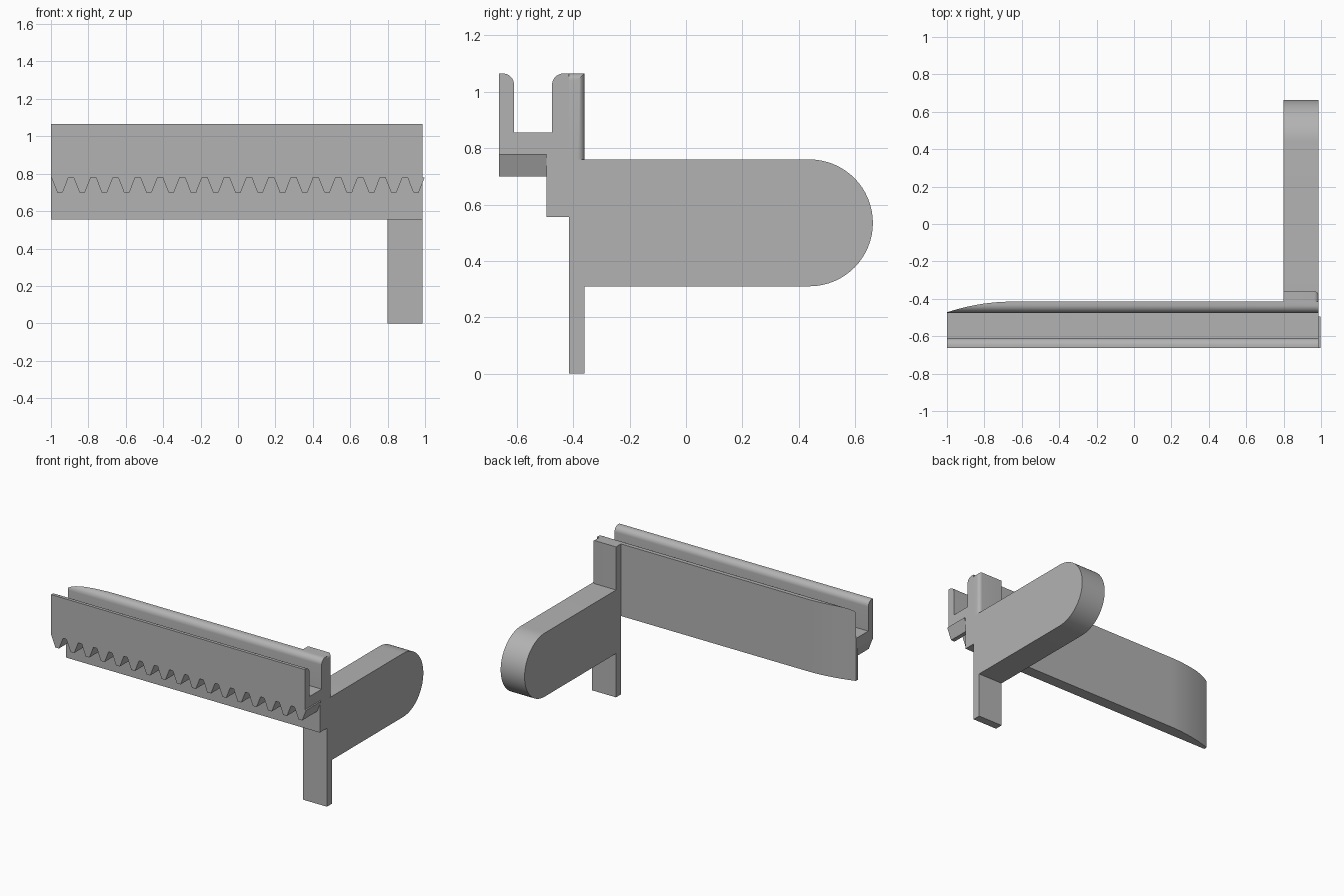
import bpy, bmesh
from math import sin, cos, pi
from mathutils import Vector

cube = bpy.data.objects.get("Cube")
if cube:
    bpy.data.objects.remove(cube, do_unlink=True)

GREY = (0.45, 0.45, 0.45, 1)
grey = bpy.data.materials.new("plain grey")
grey.use_nodes = True
grey.diffuse_color = GREY
grey.node_tree.nodes["Principled BSDF"].inputs["Base Color"].default_value = GREY

# Main dimensions
FRONT, BACK, POST_BACK = -0.663, -0.415, -0.36
LEFT_X, END_X, ARM_X = -1.0, 0.987, 0.80
TOP, RACK_Z = 1.065, 0.78


def prism(bm, outline, axis, lo, hi):
    """Extrude a 2D outline along the given axis."""
    def place(p, d):
        co = list(p)
        co.insert(axis, d)
        return bm.verts.new(co)
    a = [place(p, lo) for p in outline]
    b = [place(p, hi) for p in outline]
    bm.faces.new(a)
    bm.faces.new(b[::-1])
    for i in range(len(a)):
        j = (i + 1) % len(a)
        bm.faces.new((a[i], b[i], b[j], a[j]))


def arc(cx, cy, r, start, end, steps):
    return [(cx + r * cos(start + (end - start) * i / steps),
             cy + r * sin(start + (end - start) * i / steps))
            for i in range(steps + 1)]


def finish(bm, name):
    bmesh.ops.recalc_face_normals(bm, faces=bm.faces)
    mesh = bpy.data.meshes.new(name)
    bm.to_mesh(mesh)
    bm.free()
    mesh.materials.append(grey)
    obj = bpy.data.objects.new(name, mesh)
    bpy.context.collection.objects.link(obj)
    return obj


def activate(obj):
    bpy.ops.object.select_all(action='DESELECT')
    obj.select_set(True)
    bpy.context.view_layer.objects.active = obj


def smooth(obj):
    activate(obj)
    bpy.ops.object.shade_smooth_by_angle(angle=pi / 6)


# Channel with rounded inner lips and a deep back panel
profile = [(FRONT, RACK_Z), (FRONT, TOP)]
profile += arc(-0.65, TOP - 0.04, 0.04, pi / 2, 0, 8)
profile += [(-0.61, 0.855), (-0.475, 0.855)]
profile += arc(-0.435, TOP - 0.04, 0.04, pi, pi / 2, 8)
profile += [(BACK, TOP), (BACK, 0.555), (-0.495, 0.555), (-0.495, RACK_Z)]
bm = bmesh.new()
prism(bm, profile, 0, LEFT_X, END_X)
channel = finish(bm, "channel")

# Curved taper at the free end of the back panel
curve = [(-0.65 - 0.4 * i / 16, BACK - 0.0745 * (i / 16) ** 2) for i in range(17)]
bm = bmesh.new()
prism(bm, curve + [(-1.05, -0.3), (-0.65, -0.3)], 2, 0.4, 1.2)
cutter = finish(bm, "taper_cutter")
cutter.hide_render = True
activate(channel)
mod = channel.modifiers.new("taper", 'BOOLEAN')
mod.operation, mod.solver, mod.object = 'DIFFERENCE', 'EXACT', cutter
bpy.ops.object.modifier_apply(modifier=mod.name)
bpy.data.objects.remove(cutter, do_unlink=True)
smooth(channel)

# Row of rack teeth under the channel
bm = bmesh.new()
for i in range(-8, 9):
    x = i * 0.119
    tooth = [(x - 0.046, RACK_Z), (x - 0.0145, 0.70), (x + 0.0145, 0.70), (x + 0.046, RACK_Z)]
    prism(bm, tooth, 1, FRONT, -0.495)
finish(bm, "rack_teeth")

# Lower post
bm = bmesh.new()
prism(bm, [(ARM_X, BACK), (END_X, BACK), (END_X, POST_BACK), (ARM_X, POST_BACK)], 2, 0, 0.76)
finish(bm, "lower_post")

# Upper post with a rounded outer back edge and outer top edge
bm = bmesh.new()
prism(bm, [(ARM_X, BACK), (END_X, BACK), (END_X, POST_BACK), (ARM_X, POST_BACK)], 2, 0.76, TOP)
mids = [Vector((END_X, POST_BACK, (0.76 + TOP) / 2)),
        Vector((END_X, (BACK + POST_BACK) / 2, TOP))]
edges = [e for e in bm.edges
         if any(((e.verts[0].co + e.verts[1].co) / 2 - m).length < 0.001 for m in mids)]
bmesh.ops.bevel(bm, geom=edges, offset=0.025, segments=6, profile=0.5, affect='EDGES')
smooth(finish(bm, "upper_post"))

# Thumb arm with a half-round end
arm_outline = [(POST_BACK, 0.31)] + arc(0.438, 0.535, 0.225, -pi / 2, pi / 2, 32) + [(POST_BACK, 0.76)]
bm = bmesh.new()
prism(bm, arm_outline, 0, ARM_X, END_X)
smooth(finish(bm, "thumb_arm"))
